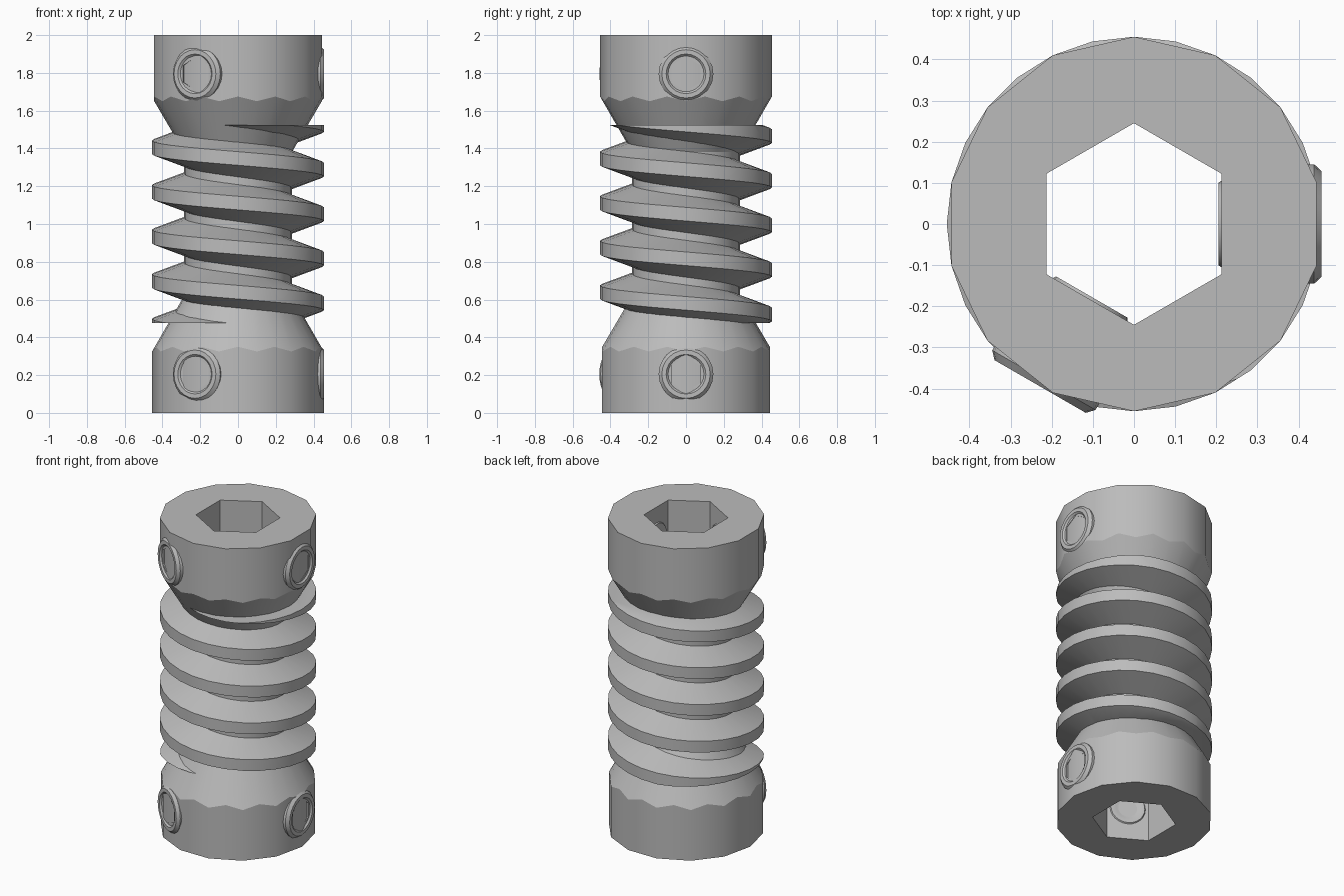
import bpy, bmesh
from math import sin, cos, pi, radians
from mathutils import Matrix, Vector

cube = bpy.data.objects.get("Cube")
if cube:
    bpy.data.objects.remove(cube, do_unlink=True)

steel = bpy.data.materials.new("steel_grey")
steel.use_nodes = True
GREY = (0.5, 0.5, 0.5, 1)
steel.diffuse_color = GREY
steel.node_tree.nodes["Principled BSDF"].inputs["Base Color"].default_value = GREY


def finish(name, bm):
    bmesh.ops.remove_doubles(bm, verts=bm.verts[:], dist=1e-5)
    bmesh.ops.recalc_face_normals(bm, faces=bm.faces[:])
    mesh = bpy.data.meshes.new(name)
    bm.to_mesh(mesh)
    bm.free()
    mesh.materials.append(steel)
    obj = bpy.data.objects.new(name, mesh)
    bpy.context.collection.objects.link(obj)
    return obj


def skin(bm, rings):
    """Join successive closed rings of vertices with quads."""
    n = len(rings[0])
    for a, b in zip(rings, rings[1:]):
        for i in range(n):
            j = (i + 1) % n
            bm.faces.new((a[i], a[j], b[j], b[i]))


def lathe(name, profile, sides, phase=0.0):
    """Solid of revolution from (radius, z) points."""
    bm = bmesh.new()
    rings = []
    for r, z in profile:
        angles = [phase + 2 * pi * i / sides for i in range(sides)]
        rings.append([bm.verts.new((r * cos(a), r * sin(a), z)) for a in angles])
    skin(bm, rings)
    if profile[0][0] > 0:
        bm.faces.new(rings[0])
    if profile[-1][0] > 0:
        bm.faces.new(rings[-1])
    return finish(name, bm)


def select_only(obj):
    bpy.ops.object.select_all(action='DESELECT')
    obj.select_set(True)
    bpy.context.view_layer.objects.active = obj


def cut(obj, cutter):
    select_only(obj)
    mod = obj.modifiers.new("cut", 'BOOLEAN')
    mod.operation = 'DIFFERENCE'
    mod.solver = 'EXACT'
    mod.object = cutter
    bpy.ops.object.modifier_apply(modifier=mod.name)


def smooth(obj, angle):
    select_only(obj)
    bpy.ops.object.shade_smooth_by_angle(angle=radians(angle))


# Hexagonal through bore
bore = lathe("bore_cutter", [(0.245, -0.1), (0.245, 2.1)], 6, pi / 2)


# Collars: fourteen flats, each flat meeting the cone slightly further in
def collar(name, flip, phase):
    bm = bmesh.new()
    rings = []
    for r, z, flats, lift in [(0.455, 0, True, 0), (0.455, 0.325, True, 0.025),
                              (0.285, 0.62, False, 0)]:
        ring = []
        for i in range(28):
            a = phase + pi * i / 14
            mid = flats and i % 2
            rr = r * cos(pi / 14) if mid else r
            zz = z + lift if mid else z
            ring.append(bm.verts.new((rr * cos(a), rr * sin(a), 2 - zz if flip else zz)))
        rings.append(ring)
    skin(bm, rings)
    bm.faces.new(rings[0])
    bm.faces.new(rings[-1])
    obj = finish(name, bm)
    cut(obj, bore)
    smooth(obj, 29)


collar("lower_collar", False, 0)
collar("upper_collar", True, pi / 2)

# Core between the collars
core = lathe("worm_core", [(0.285, 0.62), (0.285, 1.38)], 28)
cut(core, bore)
smooth(core, 30)

# Left-hand worm thread, trimmed flat at both ends
PITCH, STEPS = 0.236, 28
bm = bmesh.new()
section = [(0.265, -0.105), (0.455, -0.036), (0.455, 0.036), (0.265, 0.105)]
rings = []
for k in range(-3 * STEPS, 3 * STEPS + 1):
    a = 2 * pi * k / STEPS
    zc = 1.052 - PITCH * k / STEPS
    rings.append([bm.verts.new((r * cos(a), r * sin(a), zc + dz)) for r, dz in section])
skin(bm, rings)
bm.faces.new(rings[0])
bm.faces.new(rings[-1])
bmesh.ops.recalc_face_normals(bm, faces=bm.faces[:])
for height, side in ((0.475, -1), (1.525, 1)):
    res = bmesh.ops.bisect_plane(bm, geom=bm.verts[:] + bm.edges[:] + bm.faces[:],
                                 plane_co=(0, 0, height), plane_no=(0, 0, side),
                                 clear_outer=True)
    rim = [e for e in res["geom_cut"] if isinstance(e, bmesh.types.BMEdge) and e.is_valid]
    bmesh.ops.holes_fill(bm, edges=rim, sides=0)
smooth(finish("worm_thread", bm), 30)

# Set screws with hexagonal sockets and cupped inner ends
socket = lathe("socket_cutter", [(0, 0.32), (0.09, 0.36), (0.09, 0.5), (0, 0.5)], 6)
screw_profile = [(0, 0.24), (0.07, 0.205), (0.1, 0.205), (0.145, 0.27), (0.145, 0.438),
                 (0.128, 0.456), (0.105, 0.456), (0.095, 0.446), (0, 0.446)]
for level, z in (("lower", 0.205), ("upper", 1.795)):
    for side, deg in (("left", 0), ("front", 240)):
        screw = lathe(f"{level}_{side}_set_screw", screw_profile, 24)
        cut(screw, socket)
        out = Vector((cos(radians(deg)), sin(radians(deg)), 0))
        up = Vector((0, 0, 1))
        basis = Matrix((up, out.cross(up), out)).transposed().to_4x4()
        screw.data.transform(Matrix.Translation((0, 0, z)) @ basis)
        smooth(screw, 28)

# Remove the cutting helpers
for helper in (bore, socket):
    bpy.data.objects.remove(helper, do_unlink=True)
